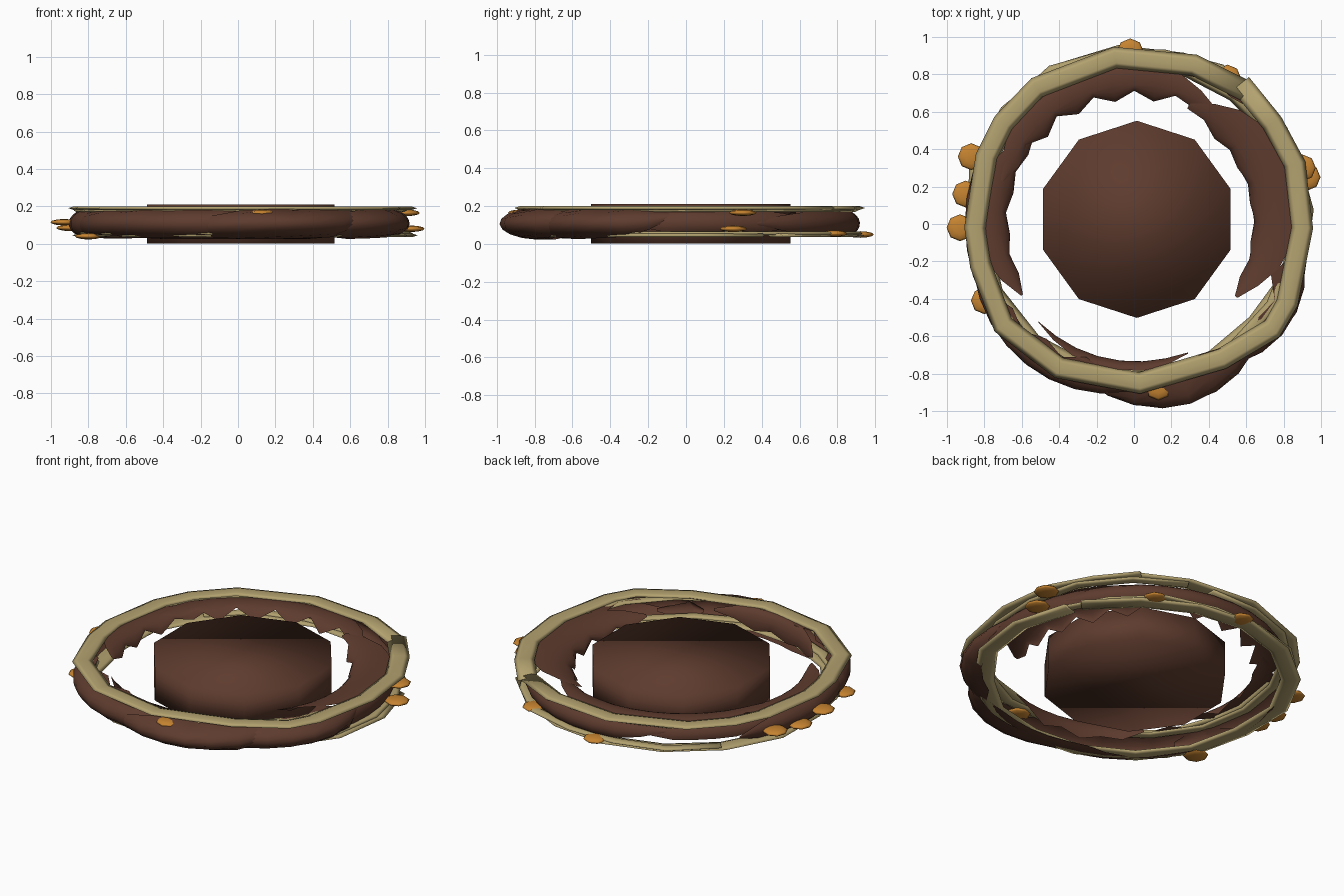
import bpy, bmesh, math, random
from mathutils import Vector

random.seed(4)
cube = bpy.data.objects.get("Cube")
if cube:
    bpy.data.objects.remove(cube)


def material(name, rgb):
    m = bpy.data.materials.new(name)
    m.use_nodes = True
    m.diffuse_color = (*rgb, 1)
    bsdf = next(n for n in m.node_tree.nodes if n.type == 'BSDF_PRINCIPLED')
    bsdf.inputs["Base Color"].default_value = (*rgb, 1)
    bsdf.inputs["Roughness"].default_value = 0.8
    return m


BARK = material("dark bark brown", (0.112, 0.044, 0.027))
STRAW = material("dry straw", (0.45, 0.36, 0.16))
AMBER = material("amber berry", (0.57, 0.23, 0.03))


def finish(bm, name, mat):
    mesh = bpy.data.meshes.new(name)
    bmesh.ops.recalc_face_normals(bm, faces=bm.faces)
    for f in bm.faces:
        f.smooth = True
    bm.to_mesh(mesh)
    bm.free()
    ob = bpy.data.objects.new(name, mesh)
    bpy.context.collection.objects.link(ob)
    mesh.materials.append(mat)
    return ob


def bridge(bm, a, b, closed):
    n = len(a)
    for i in range(n if closed else n - 1):
        j = (i + 1) % n
        bm.faces.new((a[i], a[j], b[j], b[i]))


# Central ten-sided block
bm = bmesh.new()
bmesh.ops.create_cone(bm, cap_ends=True, segments=10, radius1=0.527,
                      radius2=0.527, depth=0.208)
for v in bm.verts:
    a = math.atan2(v.co.y, v.co.x)
    a = math.radians(18 + 36 * round((math.degrees(a) - 18) / 36))
    v.co = (0.015 + 0.527 * math.cos(a), 0.025 + 0.527 * math.sin(a), v.co.z + 0.106)
finish(bm, "centre_block", BARK)


# Flattened straw hoops: six-sided section swept along an uneven path
def hoop(name, path, z, width):
    bm = bmesh.new()
    rings = []
    last = len(path) - 1
    for i, (x, y) in enumerate(path):
        p, q = Vector(path[max(i - 1, 0)]), Vector(path[min(i + 1, last)])
        t = (q - p).normalized()
        ring = []
        for k in range(6):
            a = k * math.pi / 3
            off = math.cos(a) * width / 2
            ring.append(bm.verts.new((x - t.y * off, y + t.x * off,
                                      z + 0.011 * math.sin(a))))
        rings.append(ring)
    for a, b in zip(rings, rings[1:]):
        bridge(bm, a, b, True)
    bm.faces.new(rings[0])
    bm.faces.new(rings[-1])
    return finish(bm, name, STRAW)


def round_path(cx, cy, r, start, sweep, n, wobble):
    pts = []
    for i in range(n + 1):
        a = math.radians(start + sweep * i / n)
        d = r + random.uniform(-wobble, wobble)
        pts.append((cx + d * math.cos(a), cy + d * math.sin(a)))
    return pts


upper = [(.57, .75), (.74, .54), (.86, .32), (.9, -.02), (.82, -.42), (.74, -.56),
         (.47, -.72), (.03, -.85), (-.4, -.77), (-.7, -.54), (-.82, -.22),
         (-.85, -.02), (-.79, .36), (-.7, .54), (-.52, .73), (-.1, .89),
         (.32, .85), (.6, .71)]
hoop("upper_hoop", upper, 0.19, 0.115)
hoop("upper_hoop_strand", round_path(0.02, 0.03, 0.87, 80, 350, 17, 0.02), 0.178, 0.07)
hoop("lower_hoop", round_path(0.02, 0.03, 0.87, 30, 355, 16, 0.02), 0.045, 0.115)
hoop("lower_hoop_strand", round_path(0.01, 0.04, 0.89, 200, 300, 15, 0.02), 0.056, 0.07)


# Twisted bark strips wrapped round a flattened ring, with one ragged edge
# tube angle: 0 faces outward, 90 up, 180 inward; bulge swells mid-strip
def strip(name, start, end, tube0, tube1, radius, half, bulge=0.0, ragged=0.2):
    bm = bmesh.new()
    rows = []
    n = max(7, round((end - start) / 9))
    for i in range(n + 1):
        t = i / n
        swell = math.sin(math.pi * t)
        theta = math.radians(start + (end - start) * t)
        mid = tube0 + (tube1 - tube0) * t
        span = half * min(1, 0.1 + 1.3 * swell)
        torn = span * (1 if i % 2 else 1 - ragged)
        row = []
        for k in range(9):
            s = k / 4 - 1
            phi = math.radians(mid + s * (torn if s > 0 else span))
            d = 0.785 + (radius + bulge * swell) * math.cos(phi)
            row.append(bm.verts.new((0.01 + d * math.cos(theta), d * math.sin(theta),
                                     0.108 + 0.084 * math.sin(phi))))
        rows.append(row)
    for a, b in zip(rows, rows[1:]):
        bridge(bm, a, b, False)
    return finish(bm, name, BARK)


# Inner strips
strip("inner_back_bark", 55, 162, 112, 108, 0.125, 60, 0, 0.75)
strip("inner_right_bark", -36, 66, 140, 125, 0.165, 65, 0, 0.65)
strip("inner_left_bark", 138, 212, 120, 130, 0.11, 60, 0, 0.7)
strip("inner_front_bark", 225, 292, 160, 145, 0.05, 60, 0, 0.4)
# Outer strips
strip("front_left_bark", 188, 276, -5, 30, 0.1, 80, 0.07)
strip("front_right_bark", 252, 322, -25, 35, 0.1, 80, 0.12)
strip("right_front_bark", 298, 356, -20, 35, 0.1, 75, 0.1)
strip("front_under_bark", 232, 315, -60, -20, 0.12, 60)
strip("left_rim_bark", 145, 215, -10, 20, 0.13, 65)
strip("back_rim_bark", 25, 118, 0, 25, 0.11, 55, 0.03)
strip("back_left_rim_bark", 105, 160, 30, 30, 0.11, 40)
strip("right_rim_bark", -25, 45, 20, 10, 0.11, 50)

# Flattened amber berries round the rim
berries = [(-.02, .92, .05), (.5, .78, .055), (.9, .3, .165), (.925, .25, .08),
           (-.87, .36, .11), (-.9, .16, .085), (-.93, -.02, .115),
           (.13, -.87, .165), (-.8, -.41, .04)]
for i, p in enumerate(berries):
    bm = bmesh.new()
    bmesh.ops.create_uvsphere(bm, u_segments=8, v_segments=6, radius=0.072)
    bmesh.ops.scale(bm, vec=(1, 1, 0.24), verts=bm.verts)
    bmesh.ops.translate(bm, vec=p, verts=bm.verts)
    finish(bm, f"berry_{i + 1}", AMBER)
